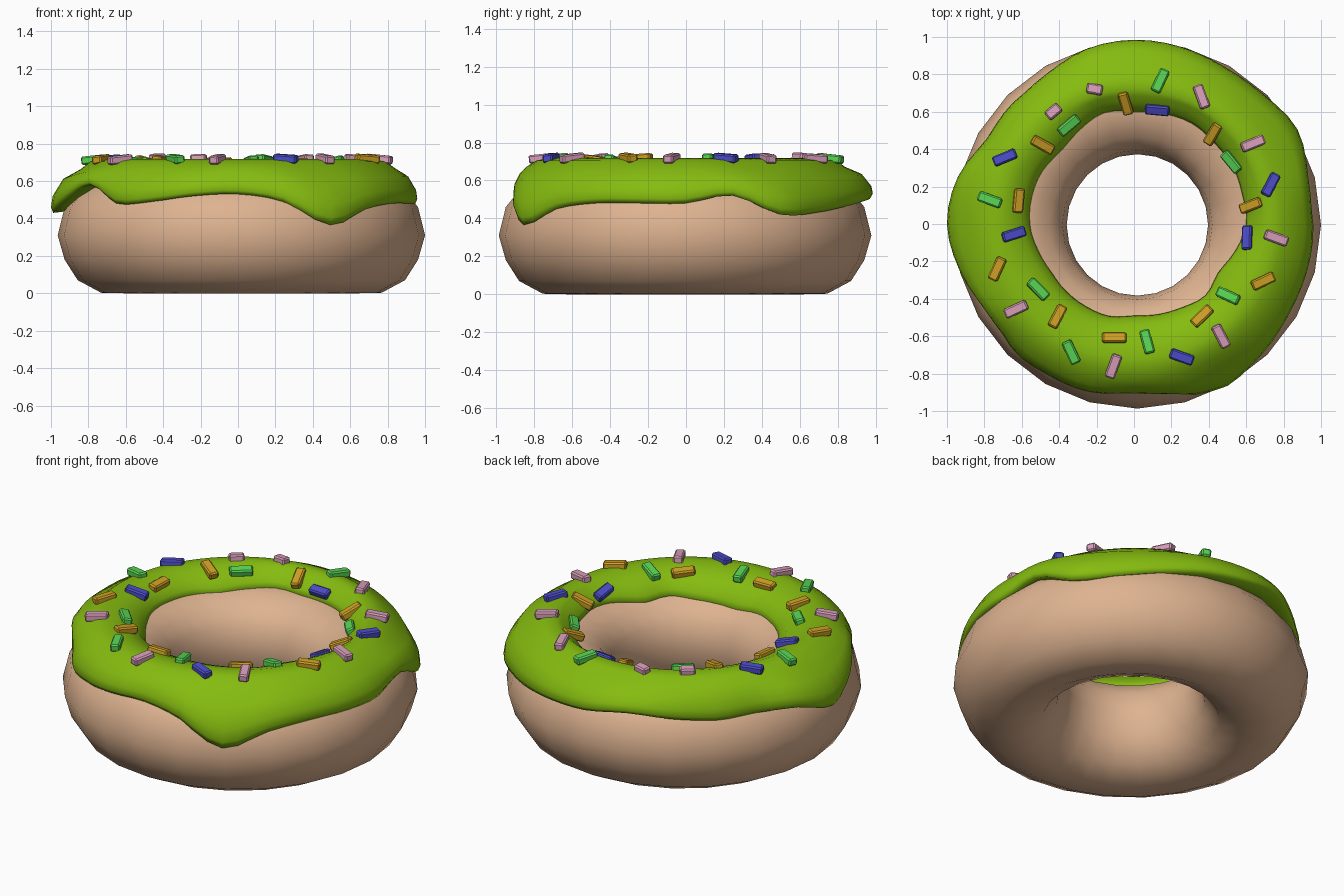
import bpy, bmesh, math
from mathutils import Vector, Matrix
from mathutils.bvhtree import BVHTree

if "Cube" in bpy.data.objects:
    bpy.data.objects.remove(bpy.data.objects["Cube"])


def material(name, rgb):
    m = bpy.data.materials.new(name)
    m.diffuse_color = (*rgb, 1)
    m.use_nodes = True
    m.node_tree.nodes["Principled BSDF"].inputs["Base Color"].default_value = m.diffuse_color
    return m


def add_object(name, bm, mat, smooth=True):
    bmesh.ops.recalc_face_normals(bm, faces=bm.faces)
    me = bpy.data.meshes.new(name)
    bm.to_mesh(me)
    me.materials.append(mat)
    for p in me.polygons:
        p.use_smooth = smooth
    ob = bpy.data.objects.new(name, me)
    bpy.context.collection.objects.link(ob)
    return ob


def lerp(a, b, t):
    return a + (b - a) * t


def ring_mesh(rings):
    """Closed loops of points, joined around into a torus."""
    bm = bmesh.new()
    vs = [[bm.verts.new(p) for p in ring] for ring in rings]
    n, m = len(vs), len(vs[0])
    for i in range(n):
        for j in range(m):
            k, l = (i + 1) % n, (j + 1) % m
            bm.faces.new((vs[i][j], vs[k][j], vs[k][l], vs[i][l]))
    bmesh.ops.recalc_face_normals(bm, faces=bm.faces)
    return bm


def periodic(table, deg):
    """Smooth (Catmull-Rom) lookup in a table given every 15 degrees."""
    n = len(table)
    i, t = int(deg // 15), (deg % 15) / 15
    a, b, c, d = (table[(i + k) % n] for k in (-1, 0, 1, 2))
    return b + .5 * t * (c - a + t * (2*a - 5*b + 4*c - d + t * (3*(b - c) + d - a)))


# Dough: fat ring, slightly off centre from the icing
DX, DY = .018, -.005
outer = [(.70, .62), (.86, .565), (.945, .46), (.982, .31), (.945, .18), (.875, .07), (.75, .003)]
inner = [(.62, 0), (.49, .06), (.41, .18), (.378, .33), (.40, .46), (.47, .55), (.57, .602)]
profile = outer + inner
dough_rings = []
for i in range(24):
    a = math.tau * i / 24
    dough_rings.append([(DX + r * math.cos(a), DY + r * math.sin(a), z) for r, z in profile])
add_object("dough", ring_mesh(dough_rings), material("baked dough", (.73, .45, .28)))


def dough_radius(z, a):
    """Outer dough radius at a height, measured from the origin."""
    for (r0, z0), (r1, z1) in zip(outer, outer[1:]):
        if z1 <= z <= z0:
            return lerp(r0, r1, (z0 - z) / (z0 - z1)) + DX * math.cos(a) + DY * math.sin(a)
    return .7


def dough_top(r):
    pts = inner[3:] + outer[:1]
    for (r0, z0), (r1, z1) in zip(pts, pts[1:]):
        if r0 <= r <= r1:
            return lerp(z0, z1, (r - r0) / (r1 - r0))
    return .6


# Icing: inner edge, outer edge and drip height around the ring
R_IN = [.60, .60, .61, .61, .62, .61, .60, .615, .58, .55, .565, .565,
        .555, .53, .51, .51, .51, .51, .49, .50, .515, .54, .52, .56]
R_OUT = [.95, .965, 1.01, .98, .97, .98, .985, .97, .93, .91, .91, .975,
         1.0, .965, .92, .92, .93, .93, .905, .94, 1.0, .96, .94, .945]
Z_EDGE = [.48, .52, .42, .43, .46, .49, .51, .54, .51, .49, .50, .50,
          .43, .50, .58, .48, .49, .52, .53, .49, .365, .45, .48, .48]
icing_rings = []
for i in range(72):
    deg = i * 5
    a = math.radians(deg)
    ri, ro, ze = (periodic(t, deg) for t in (R_IN, R_OUT, Z_EDGE))
    d = dough_radius(ze, a)
    ro = max(ro, d + .012)
    zi = dough_top(ri)
    sec = [(ri + .02, zi - .025), (ri, zi + .005), (ri + .012, zi + .035),
           (ri + .05, lerp(zi, .715, .65)), (lerp(ri + .05, .72, .5), .7),
           (.72, .718), (.79, .705), (.84, lerp(.685, ze, .08)),
           (lerp(.82, ro, .65), lerp(.685, ze, .3)), (lerp(.82, ro, .95), lerp(.685, ze, .65)),
           (ro, lerp(.685, ze, .88)), (ro - .012, ze), (d - .03, ze + .01),
           (.80, .56), (.70, .58)]
    icing_rings.append([(r * math.cos(a), r * math.sin(a), z) for r, z in sec])
icing_bm = ring_mesh(icing_rings)
tree = BVHTree.FromBMesh(icing_bm)
add_object("icing", icing_bm, material("lime icing", (.235, .50, .005)))

# Sprinkles: x, y, turn in degrees
sprinkles = {
    "green": ((.10, .66, .09), [
        (.14, .765, 65), (-.35, .53, 40), (.525, .335, -50), (-.77, .13, -20),
        (-.515, -.35, -45), (-.335, -.685, -65), (.07, -.63, -75), (.505, -.385, -25)]),
    "gold": ((.62, .35, .018), [
        (-.045, .65, -75), (-.49, .425, -30), (.425, .485, 58), (-.62, .125, 85), (.63, .1, 20),
        (-.73, -.24, 65), (-.41, -.495, 62), (-.105, -.61, 0), (.365, -.495, 45), (.69, -.305, 25)]),
    "blue": ((.075, .075, .60), [
        (.125, .615, -5), (-.69, .355, 22), (.73, .21, 62),
        (-.645, -.055, 17), (.61, -.075, 90), (.255, -.71, -20)]),
    "pink": ((.70, .35, .50), [
        (-.21, .72, -10), (-.43, .60, 40), (.36, .68, -70), (.635, .43, 22),
        (.76, -.075, -20), (.465, -.60, -62), (-.11, -.76, 70), (-.63, -.455, 25)]),
}
for colour, (rgb, places) in sprinkles.items():
    bm = bmesh.new()
    for x, y, turn in places:
        hit, normal, _, _ = tree.ray_cast(Vector((x, y, 2)), Vector((0, 0, -1)))
        if hit is None:
            hit, normal = Vector((x, y, .69)), Vector((0, 0, 1))
        up = (normal + Vector((0, 0, .8))).normalized()
        # two half-buried pieces are shorter
        length = .085 if (x, y) in ((-.21, .72), (-.43, .60)) else .13
        rot = Vector((0, 0, 1)).rotation_difference(up).to_matrix().to_4x4()
        mat = (Matrix.Translation(hit + up * .008) @ rot
               @ Matrix.Rotation(math.radians(turn), 4, 'Z')
               @ Matrix.Diagonal((length, .055, .045, 1)))
        bmesh.ops.create_cube(bm, size=1, matrix=mat)
    bmesh.ops.bevel(bm, geom=bm.edges[:], offset=.008, segments=1, affect='EDGES')
    add_object(colour + "_sprinkles", bm, material(colour + " sprinkle", rgb), smooth=False)
